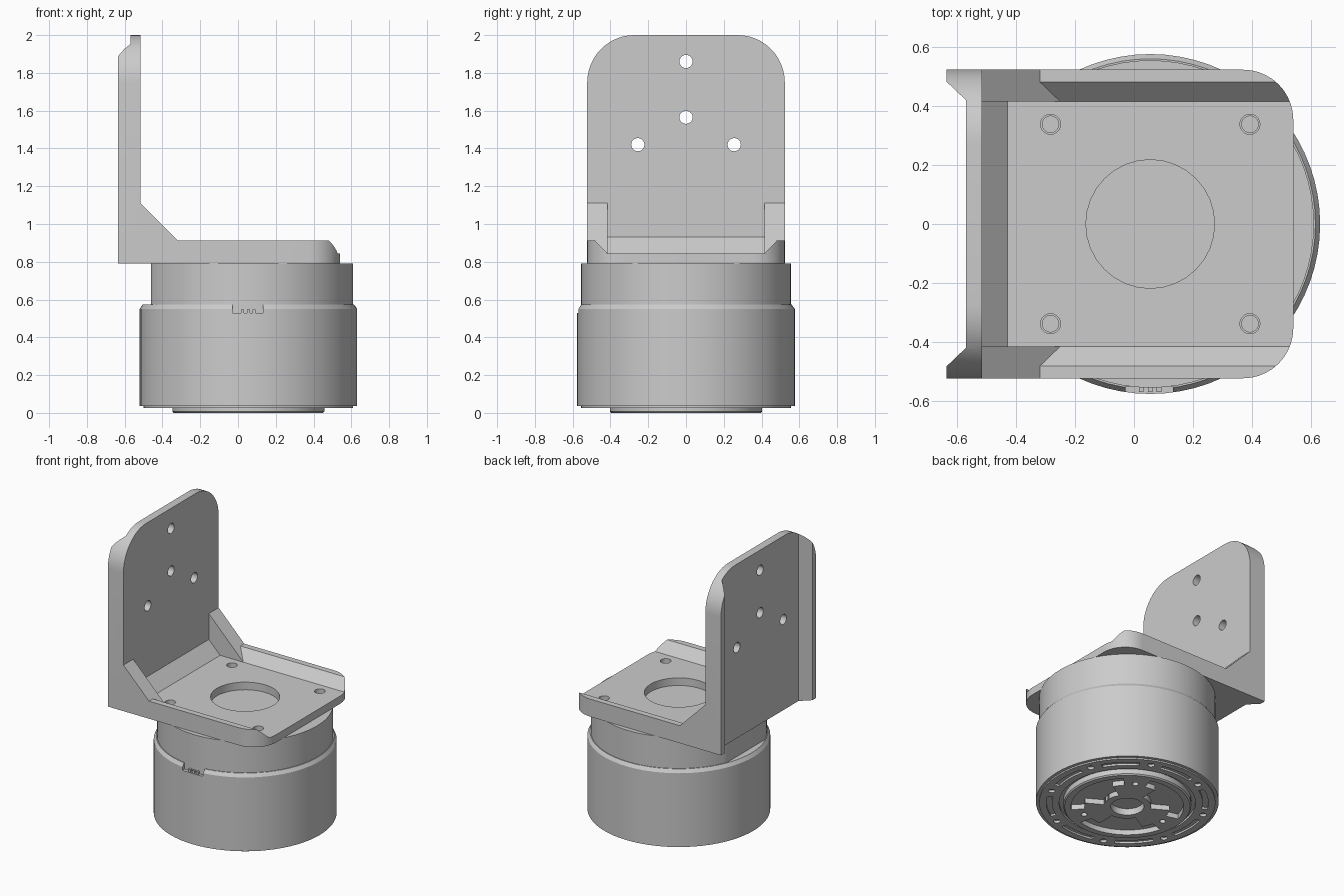
import bpy, bmesh
from math import sin, cos, pi, radians
from mathutils import Vector

if "Cube" in bpy.data.objects:
    bpy.data.objects.remove(bpy.data.objects["Cube"], do_unlink=True)

grey = bpy.data.materials.new("machined grey")
grey.use_nodes = True
GREY = (0.6, 0.6, 0.6, 1)
grey.diffuse_color = GREY
grey.node_tree.nodes["Principled BSDF"].inputs["Base Color"].default_value = GREY

CX = 0.055  # motor axis


def make(name, bm):
    bmesh.ops.recalc_face_normals(bm, faces=bm.faces)
    me = bpy.data.meshes.new(name)
    bm.to_mesh(me)
    bm.free()
    me.materials.append(grey)
    ob = bpy.data.objects.new(name, me)
    bpy.context.collection.objects.link(ob)
    return ob


def prism(name, pts, axis, a, b):
    """Extrude a 2D outline along an axis from a to b."""
    place = {"x": lambda u, v, w: (w, u, v),
             "y": lambda u, v, w: (u, w, v),
             "z": lambda u, v, w: (u, v, w)}[axis]
    bm = bmesh.new()
    face = bm.faces.new([bm.verts.new(place(u, v, a)) for u, v in pts])
    ext = bmesh.ops.extrude_face_region(bm, geom=[face])
    move = Vector(place(0, 0, b - a))
    bmesh.ops.translate(bm, vec=move,
                        verts=[g for g in ext["geom"] if isinstance(g, bmesh.types.BMVert)])
    return make(name, bm)


def arc(cx, cy, r, a0, a1, n):
    return [(cx + r * cos(radians(a0 + (a1 - a0) * i / n)),
             cy + r * sin(radians(a0 + (a1 - a0) * i / n))) for i in range(n + 1)]


def circle(cx, cy, r, n=32):
    return arc(cx, cy, r, 0, 360, n)[:-1]


def sector(r0, r1, mid, half, n=16):
    return arc(CX, 0, r1, mid - half, mid + half, n) + arc(CX, 0, r0, mid + half, mid - half, n)


def box(name, x0, x1, y0, y1, z0, z1):
    return prism(name, [(x0, y0), (x1, y0), (x1, y1), (x0, y1)], "z", z0, z1)


def lathe(name, profile, steps=72):
    bm = bmesh.new()
    vs = [bm.verts.new((CX + r, 0, z)) for r, z in profile]
    es = [bm.edges.new(p) for p in zip(vs, vs[1:])]
    bmesh.ops.spin(bm, geom=vs + es, cent=(CX, 0, 0), axis=(0, 0, 1),
                   angle=2 * pi, steps=steps, use_duplicate=False)
    bmesh.ops.remove_doubles(bm, verts=bm.verts, dist=1e-5)
    return make(name, bm)


def combine(ob, others, op):
    for other in others:
        mod = ob.modifiers.new("bool", "BOOLEAN")
        mod.operation, mod.solver, mod.object = op, "EXACT", other
        bpy.context.view_layer.objects.active = ob
        bpy.ops.object.modifier_apply(modifier=mod.name)
        bpy.data.objects.remove(other, do_unlink=True)


def smooth(ob):
    bpy.ops.object.select_all(action="DESELECT")
    ob.select_set(True)
    bpy.context.view_layer.objects.active = ob
    bpy.ops.object.shade_smooth_by_angle(angle=radians(25))


# Bracket: base plate and upright with rounded corners
W, BACK, INNER, BOT, FLOOR, RAIL = 0.523, -0.635, -0.515, 0.79, 0.843, 0.912
bracket = prism("bracket", [(BACK, W), (BACK, -W)] + arc(0.37, -W + 0.17, 0.17, -90, 0, 10)
                + arc(0.37, W - 0.17, 0.17, 0, 90, 10), "z", BOT, RAIL)
upright = prism("upright", [(-W, BOT), (W, BOT)] + arc(W - 0.25, 1.75, 0.25, 0, 90, 12)
                + arc(0.25 - W, 1.75, 0.25, 90, 180, 12), "x", BACK, INNER)
combine(bracket, [upright], "UNION")

# Sloped channels in the floor and in the rear of the upright
floor_cut = prism("floor_cut", [(-0.415, FLOOR), (0.415, FLOOR), (0.481, RAIL),
                                (0.481, 1), (-0.481, 1), (-0.481, RAIL)], "x", INNER, 0.7)
rear_cut = prism("rear_cut", [(-0.57, -0.42), (-0.57, 0.42), (BACK, 0.482), (-0.7, 0.482),
                              (-0.7, -0.482), (BACK, -0.482)], "z", 0.7, 2.1)
combine(bracket, [floor_cut, rear_cut], "DIFFERENCE")

# Corner gussets and the chamfer between floor and upright
gussets = [prism("gusset", [(-0.53, 0.82), (-0.53, 1.125), (INNER, 1.11), (-0.25, FLOOR),
                            (-0.25, 0.82)], "y", s * 0.415, s * W) for s in (-1, 1)]
chamfer = prism("chamfer", [(-0.53, 0.82), (-0.53, 0.93), (INNER, 0.93), (-0.428, FLOOR),
                            (-0.428, 0.82)], "y", -0.45, 0.45)
combine(bracket, gussets + [chamfer], "UNION")

# Bracket holes
holes = [prism("hole", circle(CX, 0, 0.218), "z", 0.7, 0.9)]
holes += [prism("hole", circle(CX + sx * 0.338, sy * 0.338, 0.034, 20), "z", 0.7, 1)
          for sx in (-1, 1) for sy in (-1, 1)]
holes += [prism("hole", circle(y, z, 0.035, 20), "x", -0.8, -0.4)
          for y, z in ((0, 1.86), (0, 1.565), (-0.255, 1.42), (0.255, 1.42))]
combine(bracket, holes, "DIFFERENCE")
smooth(bracket)

# Upper motor housing with a flat side and screw sockets
upper = lathe("upper_housing", [(0, 0.5), (0.555, 0.5), (0.555, BOT), (0, BOT)])
cuts = [box("flat_cut", -0.7, -0.46, -0.4, 0.4, 0.56, 0.9)]
cuts += [prism("socket", circle(CX + sx * 0.338, sy * 0.338, 0.028, 20), "z", 0.72, 0.9)
         for sx in (-1, 1) for sy in (-1, 1)]
combine(upper, cuts, "DIFFERENCE")
smooth(upper)

# Lower motor housing with a recess round the output disc
lower = lathe("lower_housing", [(0, 0.045), (0.43, 0.045), (0.43, 0.027), (0.555, 0.027), (0.555, 0.037),
                                (0.576, 0.037), (0.576, 0.55), (0.56, 0.573), (0, 0.573)])
cuts = [box("port_cut", -0.028, 0.132, -0.7, -0.55, 0.528, 0.6)]
for i in range(8):
    cuts.append(prism("ring_slot", sector(0.475, 0.51, i * 45, 14), "z", 0, 0.04))
    a = radians(i * 45 + 22.5)
    cuts.append(prism("ring_hole", circle(CX + 0.5 * cos(a), 0.5 * sin(a), 0.022, 16), "z", 0, 0.045))
combine(lower, cuts, "DIFFERENCE")
smooth(lower)

# Connector pins in the port
for i in range(3):
    x = CX - 0.03 + i * 0.03
    box("port_pin", x - 0.008, x + 0.008, -0.57, -0.54, 0.52, 0.548)

# Output disc with pockets, screw holes and a centre bore
disc = lathe("output_disc", [(0, 0), (0.395, 0), (0.403, 0.008), (0.403, 0.06), (0, 0.06)])
cuts = [prism("bore", circle(CX, 0, 0.105), "z", -0.1, 0.045)]
for k in range(3):
    cuts.append(prism("pocket", sector(0.27, 0.355, k * 120, 46), "z", -0.1, 0.035))
    cuts.append(prism("pocket_inner", sector(0.15, 0.28, k * 120, 30), "z", -0.1, 0.035))
    a = radians(60 + k * 120)
    cuts.append(prism("screw_hole", circle(CX + 0.29 * cos(a), 0.29 * sin(a), 0.02, 16), "z", -0.1, 0.035))
combine(disc, cuts, "DIFFERENCE")
smooth(disc)
